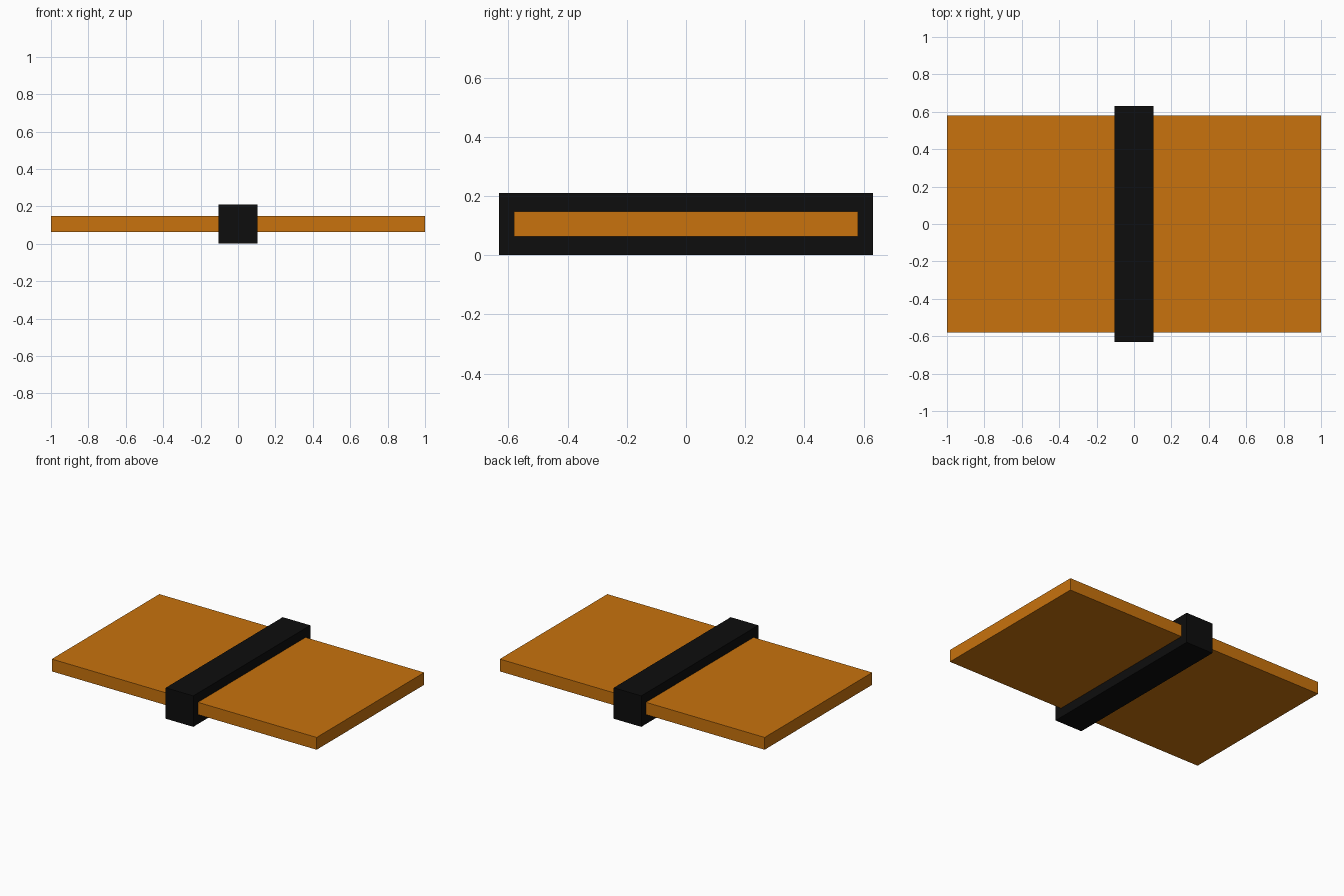
import bpy

if "Cube" in bpy.data.objects:
    bpy.data.objects.remove(bpy.data.objects["Cube"])


def material(name, rgb):
    mat = bpy.data.materials.new(name)
    mat.diffuse_color = (*rgb, 1.0)
    mat.use_nodes = True
    mat.node_tree.nodes["Principled BSDF"].inputs["Base Color"].default_value = mat.diffuse_color
    return mat


def box(name, size, z_centre, mat):
    bpy.ops.mesh.primitive_cube_add(size=1, location=(0, 0, z_centre))
    obj = bpy.context.object
    obj.name = name
    obj.scale = size
    bpy.ops.object.transform_apply(location=False, rotation=False, scale=True)
    obj.data.materials.append(mat)
    return obj


orange = material("orange", (0.58, 0.17, 0.004))
black = material("black", (0.004, 0.004, 0.004))

# Flat panel running the full length
box("panel", (2.0, 1.16, 0.084), 0.106, orange)

# Thick band across the middle, wrapping the panel
box("centre_band", (0.208, 1.262, 0.211), 0.1055, black)
